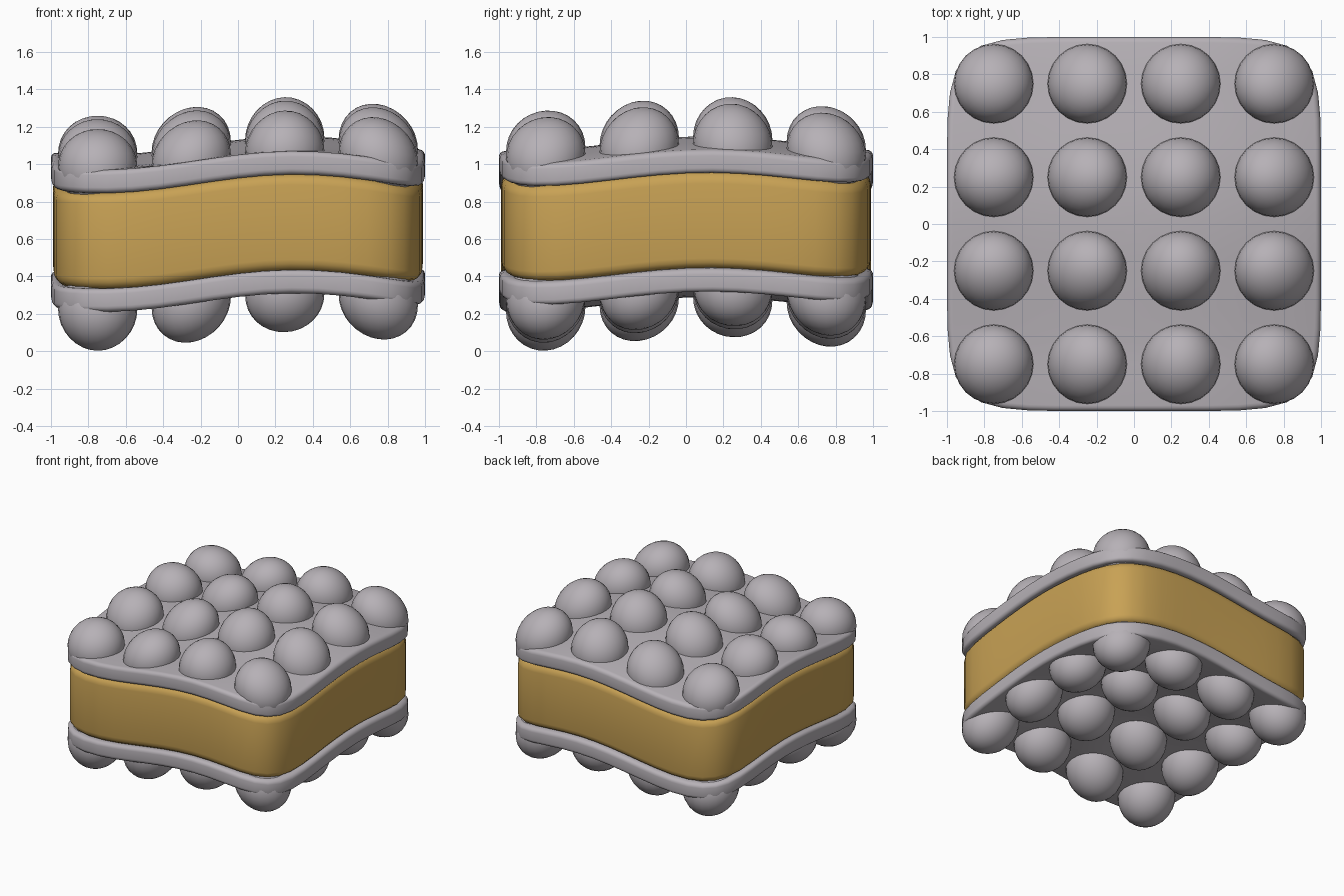
import bpy, bmesh, math
from mathutils import Matrix

if "Cube" in bpy.data.objects:
    bpy.data.objects.remove(bpy.data.objects["Cube"])

MID = 0.68          # height of the sandwich's middle plane
SEG = 14            # points per side of the square outline


def wave(x, y):
    return 0.05 * math.sin(3 * x + 0.65) + 0.04 * math.sin(3 * y + 1.2)


def outline(half, n=6.5):
    """Rounded-square outline, evenly walked around the perimeter."""
    pts = []
    for side in range(4):
        for i in range(SEG):
            u, v = 1, -1 + 2 * i / SEG
            for _ in range(side):
                u, v = -v, u
            s = half / (abs(u) ** n + abs(v) ** n) ** (1 / n)
            pts.append((u * s, v * s))
    return pts


def finish(name, bm, mat=None, angle=40):
    for v in bm.verts:
        v.co.z += MID + wave(v.co.x, v.co.y)
    bmesh.ops.recalc_face_normals(bm, faces=bm.faces)
    me = bpy.data.meshes.new(name)
    bm.to_mesh(me)
    bm.free()
    ob = bpy.data.objects.new(name, me)
    bpy.context.collection.objects.link(ob)
    if mat:
        me.materials.append(mat)
    bpy.ops.object.select_all(action='DESELECT')
    ob.select_set(True)
    bpy.context.view_layer.objects.active = ob
    bpy.ops.object.shade_smooth_by_angle(angle=math.radians(angle))
    return ob


def slab(name, half, z, thick, bevel, mat=None):
    """Wavy rounded slab made of concentric rings, closed at the centre."""
    h = thick / 2
    prof = [(half * k / 8, -h) for k in range(1, 7)]
    arc = [(half - bevel + bevel * math.cos(a), -h + bevel + bevel * math.sin(a))
           for a in (math.radians(-90 + 22.5 * k) for k in range(5))]
    prof += arc
    prof += [(r, -zz) for r, zz in reversed(prof)]
    bm = bmesh.new()
    rings = [[bm.verts.new((x, y, z + zz)) for x, y in outline(r)] for r, zz in prof]
    n = 4 * SEG
    for a, b in zip(rings, rings[1:]):
        for i in range(n):
            j = (i + 1) % n
            bm.faces.new((a[i], a[j], b[j], b[i]))
    for ring, zz in ((rings[0], -h), (rings[-1], h)):
        c = bm.verts.new((0, 0, z + zz))
        for i in range(n):
            bm.faces.new((ring[i], ring[(i + 1) % n], c))
    return finish(name, bm, mat)


def material(name, col):
    m = bpy.data.materials.new(name)
    m.diffuse_color = (*col, 1)
    m.use_nodes = True
    m.node_tree.nodes["Principled BSDF"].inputs["Base Color"].default_value = m.diffuse_color
    return m


tan = material("tan", (0.58, 0.36, 0.09))
grey = material("warm_grey", (0.47, 0.44, 0.47))

# soft core and the two plates
slab("core", 0.988, 0, 0.52, 0.06, tan)
slab("upper_plate", 1.0, 0.3175, 0.125, 0.03, grey)
slab("lower_plate", 1.0, -0.3175, 0.125, 0.03, grey)

# 4 x 4 balls on each plate, following the wave
for side, sign in (("upper", 1), ("lower", -1)):
    for i in range(4):
        for j in range(4):
            bm = bmesh.new()
            bmesh.ops.create_uvsphere(
                bm, u_segments=24, v_segments=16, radius=0.212,
                matrix=Matrix.Translation((-0.75 + 0.5 * i, -0.75 + 0.5 * j, sign * 0.38)))
            finish(f"{side}_ball_{i}_{j}", bm, grey)
